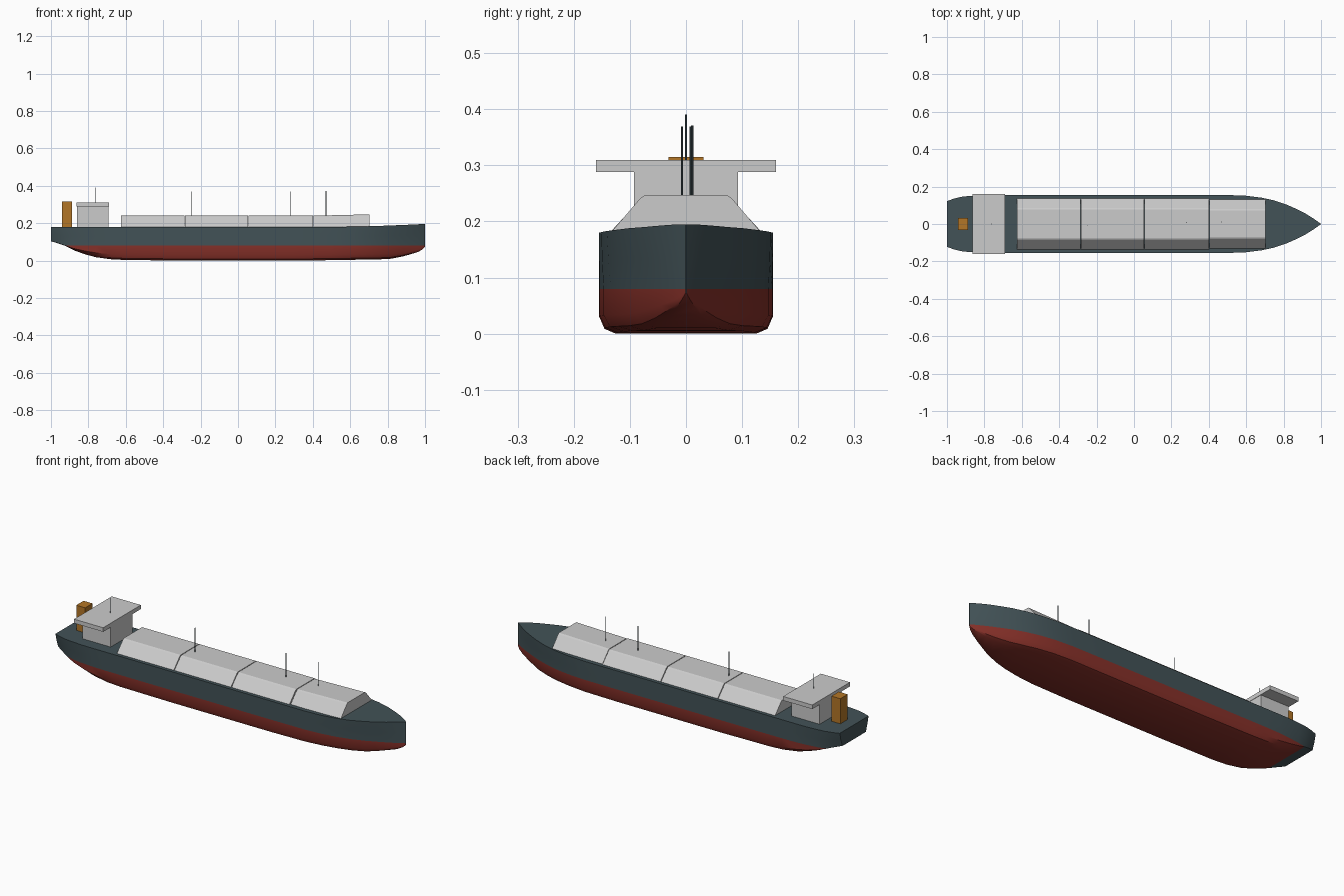
import bpy, bmesh, math

if "Cube" in bpy.data.objects:
    bpy.data.objects.remove(bpy.data.objects["Cube"])

def material(name, color):
    m = bpy.data.materials.new(name)
    m.diffuse_color = (*color, 1)
    m.use_nodes = True
    m.node_tree.nodes["Principled BSDF"].inputs["Base Color"].default_value = m.diffuse_color
    return m

DARK = material("dark_paint", (0.055, 0.085, 0.095))
RED = material("red_paint", (0.24, 0.03, 0.022))
ORANGE = material("orange_paint", (0.45, 0.18, 0.02))

def finish(bm, name, mats=()):
    bmesh.ops.remove_doubles(bm, verts=bm.verts, dist=1e-5)
    bmesh.ops.recalc_face_normals(bm, faces=bm.faces)
    me = bpy.data.meshes.new(name)
    bm.to_mesh(me)
    bm.free()
    ob = bpy.data.objects.new(name, me)
    bpy.context.collection.objects.link(ob)
    for m in mats:
        me.materials.append(m)
    return ob

def loft(rings, name, mats=()):
    bm = bmesh.new()
    vs = [[bm.verts.new(p) for p in r] for r in rings]
    n = len(rings[0])
    for a, b in zip(vs, vs[1:]):
        for i in range(n):
            j = (i + 1) % n
            bm.faces.new((a[i], a[j], b[j], b[i]))
    bm.faces.new(vs[0])
    bm.faces.new(vs[-1])
    return finish(bm, name, mats)

def box(name, x0, x1, hy, z0, z1, mats=()):
    sec = [(-hy, z0), (hy, z0), (hy, z1), (-hy, z1)]
    return loft([[(x, y, z) for y, z in sec] for x in (x0, x1)], name, mats)

# Hull: stations of x, deck half width, waterline half width, floor half width, keel z, deck z
WL = 0.08
stations = [
    (-1.00, .122, .100, .050, .103, .180), (-.965, .135, .115, .070, .093, .180),
    (-.925, .145, .130, .080, .0795, .180), (-.88, .150, .140, .085, .056, .180),
    (-.82, .154, .148, .092, .034, .180), (-.76, .155, .153, .105, .018, .180),
    (-.68, .155, .155, .118, .007, .180), (-.60, .155, .155, .124, .003, .180),
    (-.30, .155, .155, .125, .000, .180), (.30, .155, .155, .125, .000, .180),
    (.50, .155, .154, .122, .002, .180), (.60, .151, .147, .110, .004, .181),
    (.68, .141, .134, .094, .005, .183), (.75, .126, .116, .074, .006, .185),
    (.82, .102, .091, .052, .010, .188), (.88, .075, .064, .034, .022, .190),
    (.92, .054, .045, .026, .033, .192), (.96, .029, .024, .018, .045, .194),
    (.985, .011, .010, .009, .058, .195), (.999, .001, .001, .001, .072, .195),
]

def section(x, w, m, f, zb, zt):
    wl = max(WL, zb + .002)
    h = wl - zb
    half = [(f, zb), (f + (m - f) * .68, zb + h * .11), (m * .998, zb + h * .38),
            (m, wl), ((w + m) / 2 + (w - m) * .1, (wl + zt) / 2), (w, zt)]
    return [(x, y, z) for y, z in half] + [(x, -y, z) for y, z in reversed(half)]

hull = loft([section(*s) for s in stations], "hull", (DARK, RED))
for p in hull.data.polygons:
    if max(hull.data.vertices[v].co.z for v in p.vertices) < 0.0822:
        p.material_index = 1
bpy.context.view_layer.objects.active = hull
hull.select_set(True)
bpy.ops.object.shade_smooth_by_angle(angle=math.radians(35))
hull.select_set(False)

# Trapezoidal tank covers, the forward one tilted up with the deck
xs = [-.627, -.285, .055, .403, .706]
for k in range(4):
    fwd = k == 3
    rings = []
    for x, up in ((xs[k] + .002, 0), (xs[k + 1] - .002, .007 if fwd else 0)):
        bot, top = (.132, .081) if fwd else (.137, .085)
        half = [(bot, .179 + up * .5), (top, .235 + up), (top - .008, .240 + up)]
        rings.append([(x, y, z) for y, z in half] + [(x, -y, z) for y, z in reversed(half)])
    loft(rings, f"tank_cover_{k + 1}")

# Deckhouse, bridge and funnel
box("deckhouse", -.86, -.692, .093, .175, .290)
box("bridge_wings", -.863, -.690, .16, .288, .310)
box("funnel", -.94, -.887, .031, .175, .315, (ORANGE,))

# Thin masts
for k, (x, y, z0, z1) in enumerate([(-.76, 0, .305, .391), (-.25, -.007, .235, .369),
                                    (.28, .008, .235, .369), (.47, .011, .235, .371)]):
    ring = [(x + .002 * math.cos(a * math.pi / 4), y + .002 * math.sin(a * math.pi / 4)) for a in range(8)]
    loft([[(px, py, z) for px, py in ring] for z in (z0, z1)], f"mast_{k + 1}", (DARK,))
